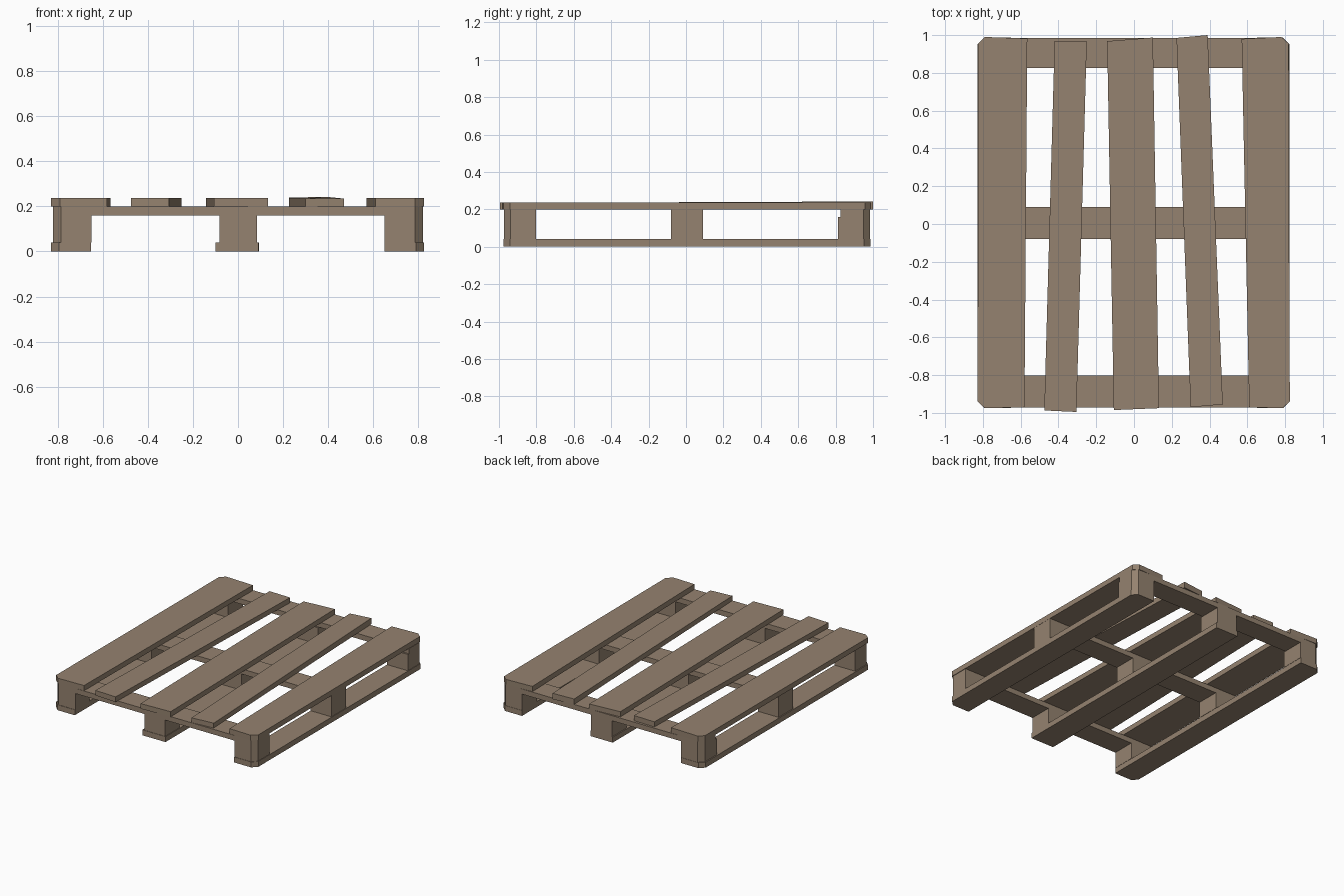
import bpy, bmesh

if "Cube" in bpy.data.objects:
    bpy.data.objects.remove(bpy.data.objects["Cube"])

wood = bpy.data.materials.new("wood")
wood.diffuse_color = (0.30, 0.225, 0.16, 1)
wood.use_nodes = True
wood.node_tree.nodes["Principled BSDF"].inputs["Base Color"].default_value = wood.diffuse_color


def slab(name, outline, z0, z1):
    """Extrude a flat counter-clockwise outline; z1 may be one height or one per corner."""
    tops = z1 if isinstance(z1, (list, tuple)) else [z1] * len(outline)
    bm = bmesh.new()
    low = [bm.verts.new((x, y, z0)) for x, y in outline]
    high = [bm.verts.new((x, y, z)) for (x, y), z in zip(outline, tops)]
    bm.faces.new(low[::-1])
    bm.faces.new(high)
    n = len(outline)
    for i in range(n):
        j = (i + 1) % n
        bm.faces.new((low[i], low[j], high[j], high[i]))
    mesh = bpy.data.meshes.new(name)
    bm.to_mesh(mesh)
    bm.free()
    mesh.materials.append(wood)
    ob = bpy.data.objects.new(name, mesh)
    bpy.context.collection.objects.link(ob)
    return ob


def rect(x0, x1, y0, y1, cut=(), c=0.035):
    """Rectangle outline with chosen corners (0=front left, counter-clockwise) cut off."""
    pts = []
    corners = [(x0, y0, 1, 1), (x1, y0, -1, 1), (x1, y1, -1, -1), (x0, y1, 1, -1)]
    for i, (x, y, sx, sy) in enumerate(corners):
        if i in cut:
            a, b = (x, y + sy * c), (x + sx * c, y)
            pts += [a, b] if i % 2 == 0 else [b, a]
        else:
            pts.append((x, y))
    return pts


# Uneven deck boards
slab("deck_board_left", [(-0.828, -0.94), (-0.79, -0.975), (-0.58, -0.97),
     (-0.565, 0.982), (-0.79, 0.99), (-0.825, 0.955)], 0.198, 0.237)
slab("deck_board_mid_left", [(-0.475, -0.987), (-0.305, -0.995),
     (-0.25, 0.965), (-0.42, 0.97)], 0.198, 0.236)
slab("deck_board_centre", [(-0.107, -0.985), (0.132, -0.975),
     (0.10, 0.987), (-0.142, 0.968)], 0.198, 0.236)
slab("deck_board_mid_right", [(0.30, -0.97), (0.47, -0.955),
     (0.39, 1.0), (0.225, 0.985)], 0.198, [0.234, 0.234, 0.242, 0.238])
slab("deck_board_right", [(0.61, -0.97), (0.785, -0.975), (0.825, -0.94),
     (0.817, 0.957), (0.78, 0.99), (0.57, 0.98)], 0.198, 0.237)

# Three rows across y: cross boards and the blocks beneath them
rows = [("front", -0.972, -0.803, (0, 1)), ("middle", -0.08, 0.09, ()),
        ("back", 0.825, 0.985, (2, 3))]
cols = [("left", -0.82, -0.65, (0, 3)), ("centre", -0.083, 0.085, ()),
        ("right", 0.65, 0.82, (1, 2))]
for rname, y0, y1, rcut in rows:
    slab(f"cross_board_{rname}", rect(-0.82, 0.82, y0, y1, rcut), 0.16, 0.198)
    for cname, x0, x1, ccut in cols:
        cut = [i for i in rcut if i in ccut]
        yb = 0.812 if rname == "back" else y0
        slab(f"block_{rname}_{cname}", rect(x0, x1, yb, y1, cut), 0.04, 0.16)

# Bottom runners along y
slab("runner_left", rect(-0.828, -0.652, -0.975, 0.987, (0, 3)), 0, 0.04)
slab("runner_centre", [(-0.10, -0.975), (0.09, -0.975), (0.093, 0.985), (-0.09, 0.985)], 0, 0.04)
slab("runner_right", rect(0.65, 0.824, -0.975, 0.987, (1, 2)), 0, 0.04)
